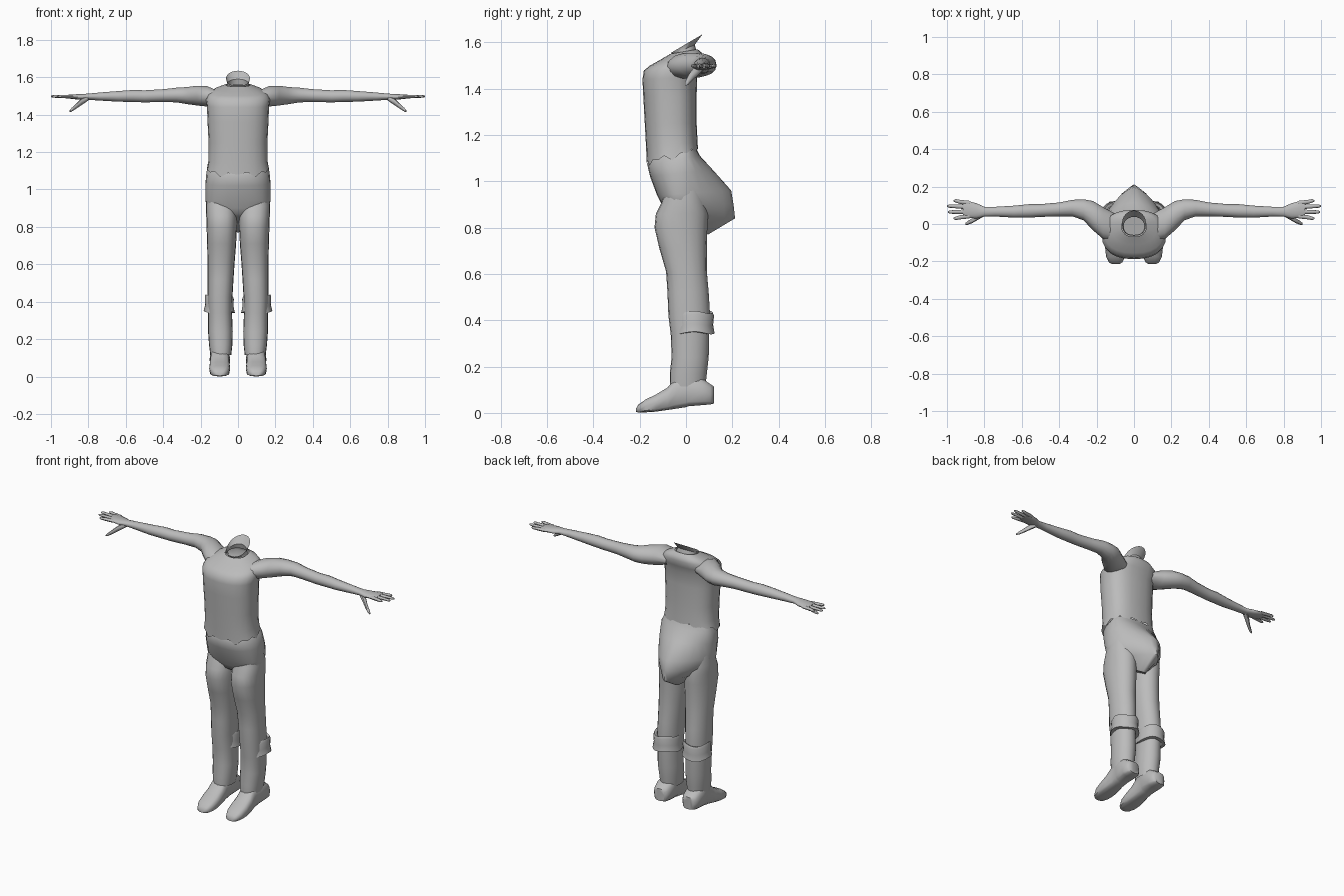
import bpy, bmesh, math
from mathutils import Vector

grey = bpy.data.materials.new("plain grey")
grey.diffuse_color = (0.5, 0.5, 0.5, 1)


def loft(name, rings, closed=True, cap_start=False, cap_end=False, angle=50):
    """Skin a list of equal-length point rings."""
    bm = bmesh.new()
    vs = [[bm.verts.new(p) for p in r] for r in rings]
    n = len(rings[0])
    for a, b in zip(vs, vs[1:]):
        for i in range(n if closed else n - 1):
            j = (i + 1) % n
            bm.faces.new((a[i], a[j], b[j], b[i]))
    if cap_start:
        bm.faces.new(vs[0][::-1])
    if cap_end:
        bm.faces.new(vs[-1])
    bmesh.ops.recalc_face_normals(bm, faces=bm.faces)
    me = bpy.data.meshes.new(name)
    bm.to_mesh(me)
    bm.free()
    me.materials.append(grey)
    ob = bpy.data.objects.new(name, me)
    bpy.context.collection.objects.link(ob)
    bpy.context.view_layer.objects.active = ob
    ob.select_set(True)
    bpy.ops.object.shade_smooth_by_angle(angle=math.radians(angle))
    ob.select_set(False)
    return ob


def mirrored(ob):
    """Repeat a right-hand part on the other side of the body."""
    m = ob.modifiers.new("mirror", 'MIRROR')
    m.use_mirror_merge = False
    return ob


def spow(v, e):
    return math.copysign(abs(v) ** e, v)


def level(x0, x1, yf, yb, zf, zb=None, n=24, back=1.0, y_mid=None):
    """Rounded horizontal section, optionally tilted front to back."""
    zb = zf if zb is None else zb
    cx, hx = (x0 + x1) / 2, (x1 - x0) / 2
    cy = (yf + yb) / 2 if y_mid is None else y_mid
    pts = []
    for i in range(n):
        a = 2 * math.pi * i / n
        c, s = math.cos(a), math.sin(a)
        e = back if s > 0 else 0.85
        y = cy + spow(s, e) * ((yb - cy) if s > 0 else (cy - yf))
        t = (y - yf) / (yb - yf)
        pts.append(Vector((cx + hx * spow(c, e), y, zf + (zb - zf) * t)))
    return pts


def tube(name, path, n=10, **kw):
    """Arm-like tube along x; stations are x, y, z, half depth, half height."""
    rings = [[(x, y + hy * math.cos(2 * math.pi * i / n),
               z + hz * math.sin(2 * math.pi * i / n)) for i in range(n)]
             for x, y, z, hy, hz in path]
    return mirrored(loft(name, rings, cap_end=True, **kw))


# Shirt with ragged hem, sloping yoke and open collar
shirt = [level(-h, h, f, b, zf, zb, back=.8) for h, f, b, zf, zb in [
    (.168, -.170, .052, 1.075, 1.13), (.158, -.172, .050, 1.14, 1.17),
    (.157, -.178, .046, 1.25, 1.25), (.163, -.184, .046, 1.36, 1.37),
    (.166, -.188, .048, 1.44, 1.45), (.172, -.182, .062, 1.478, 1.49),
    (.160, -.155, .075, 1.500, 1.53), (.120, -.110, .068, 1.525, 1.555),
    (.066, -.068, .050, 1.550, 1.570)]]
for i, p in enumerate(shirt[0]):
    p.z += (-.012, .012, .004, .016)[i % 4]
loft("shirt", shirt)

# Neck standing up at the back of the collar
neck = [level(-h, h, f, b, zf, zb) for h, f, b, zf, zb in [
    (.062, -.062, .045, 1.54, 1.56), (.055, -.058, .038, 1.545, 1.59),
    (.064, -.064, .072, 1.555, 1.635)]]
loft("neck", neck)

# Trouser seat, drawn out to a point behind
seat = [level(-h, h, f, b, zf, zb, back=e, y_mid=-.02) for h, f, b, zf, zb, e in [
    (.150, -.155, .045, 1.10, 1.14, .8), (.168, -.168, .060, 1.075, 1.11, .9),
    (.174, -.155, .115, 1.02, 1.05, 1.1), (.174, -.125, .195, .94, .96, 1.35),
    (.168, -.105, .205, .90, .90, 1.4), (.130, -.090, .212, .87, .84, 1.5),
    (.060, -.060, .095, .85, .77, 1.3)]]
loft("trouser_seat", seat, cap_start=True, cap_end=True)

# Trouser legs
leg = [level(*r, n=20) for r in [
    (.020, .165, -.085, .070, 1.00), (.008, .172, -.105, .085, .91),
    (.006, .170, -.130, .095, .86), (.006, .168, -.136, .092, .80),
    (.010, .165, -.115, .090, .71), (.018, .163, -.086, .090, .61),
    (.024, .162, -.080, .098, .52), (.030, .163, -.076, .104, .42),
    (.032, .160, -.066, .100, .34), (.028, .160, -.062, .098, .24),
    (.030, .155, -.070, .090, .17), (.036, .148, -.070, .084, .115)]]
mirrored(loft("trouser_leg", leg, cap_start=True))


# Turned-down boot cuff, wrapping the sides and back of the calf
def cuff_arc(hx, hy, z, wave):
    return [(.100 + hx * math.cos(a), .035 + hy * math.sin(a), z + wave * math.cos(3 * a))
            for a in (math.radians(-62 + 304 * i / 18) for i in range(19))]


mirrored(loft("boot_cuff", [cuff_arc(*r) for r in [
    (.060, .064, .425, .002), (.073, .080, .434, .006), (.078, .086, .42, .006),
    (.076, .082, .38, .004), (.084, .088, .345, .006), (.062, .066, .345, .004)]],
    closed=False))


# Boot foot: sections along y of centre x, half width, sole z, top z
def foot_ring(y, cx, hx, z0, z1):
    pts = []
    for i in range(14):
        a = 2 * math.pi * i / 14
        s = math.sin(a)
        z = (z0 + z1) / 2 + (z1 - z0) / 2 * spow(s, .7 if s > 0 else .4)
        pts.append((cx + hx * spow(math.cos(a), .75), y, z))
    return pts


mirrored(loft("boot_foot", [foot_ring(*r) for r in [
    (-.215, .098, .018, .004, .020), (-.205, .098, .036, .001, .037),
    (-.175, .098, .051, .002, .058), (-.13, .098, .056, .005, .080),
    (-.08, .098, .054, .012, .110), (-.04, .097, .050, .018, .155),
    (.0, .097, .050, .024, .17), (.01, .097, .053, .028, .17),
    (.07, .097, .055, .033, .15), (.105, .097, .048, .036, .125),
    (.120, .097, .034, .040, .115)]], cap_start=True, cap_end=True))

# Arm, swept back from the chest and out to the wrist
tube("arm", [
    (.10, -.020, 1.490, .075, .035), (.165, .005, 1.498, .085, .056),
    (.22, .045, 1.502, .078, .054), (.27, .076, 1.502, .056, .047),
    (.33, .085, 1.505, .044, .040), (.40, .078, 1.502, .037, .035),
    (.50, .072, 1.498, .034, .033), (.56, .070, 1.500, .036, .033),
    (.64, .066, 1.498, .032, .029), (.74, .066, 1.497, .026, .022),
    (.80, .066, 1.496, .026, .017), (.84, .070, 1.495, .040, .016),
    (.89, .078, 1.496, .046, .012), (.915, .080, 1.497, .040, .009)], n=14)

# Fingers and thumb
for label, y0, y1, tip in [("index", .042, .030, .965), ("middle", .066, .064, .995),
                           ("ring", .090, .096, 1.0), ("little", .112, .124, .965)]:
    tube(label + "_finger", [
        (.88, y0, 1.496, .012, .009), (.93, (y0 + y1) / 2, 1.497, .011, .009),
        (tip - .012, y1, 1.498, .009, .007), (tip, y1, 1.498, .004, .004)], n=8)
tube("thumb", [
    (.80, .060, 1.490, .018, .014), (.835, .040, 1.470, .018, .018),
    (.865, .018, 1.446, .013, .014), (.890, .005, 1.426, .010, .010),
    (.902, .000, 1.418, .005, .005)], n=8)
